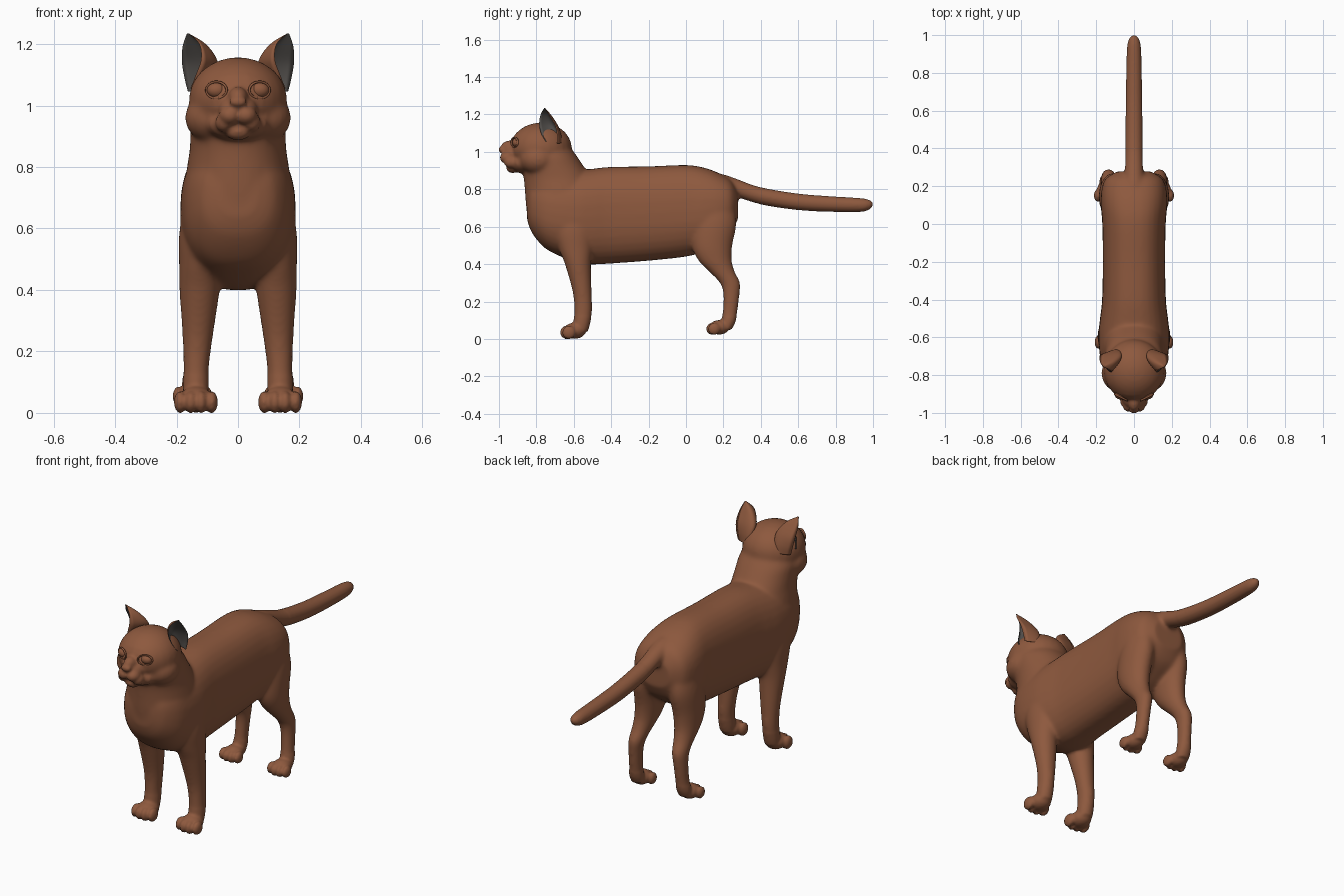
import bpy, bmesh, math
from mathutils import Vector, Matrix

if "Cube" in bpy.data.objects:
    bpy.data.objects.remove(bpy.data.objects["Cube"])


def material(name, rgb):
    m = bpy.data.materials.new(name)
    m.diffuse_color = (*rgb, 1)
    m.use_nodes = True
    m.node_tree.nodes["Principled BSDF"].inputs["Base Color"].default_value = m.diffuse_color
    return m


BROWN = material("brown fur", (0.27, 0.10, 0.048))
GREY = material("grey inner ear", (0.085, 0.078, 0.072))


def spline(rows, steps=5):
    """Smooth (Catmull-Rom) in-betweens for rows of numbers."""
    out = []
    for i in range(len(rows) - 1):
        p0, p1, p2 = rows[max(i - 1, 0)], rows[i], rows[i + 1]
        p3 = rows[min(i + 2, len(rows) - 1)]
        for k in range(steps):
            t = k / steps
            out.append([0.5 * (2 * b + (c - a) * t + (2 * a - 5 * b + 4 * c - d) * t * t
                               + (3 * b - a - 3 * c + d) * t ** 3)
                        for a, b, c, d in zip(p0, p1, p2, p3)])
    out.append(list(rows[-1]))
    return out


def skin(bm, rings, grey_from=None):
    """Closed skin over a list of point rings."""
    vs = [[bm.verts.new(p) for p in r] for r in rings]
    n = len(vs[0])
    for a, b in zip(vs, vs[1:]):
        for j in range(n):
            k = (j + 1) % n
            f = bm.faces.new((a[j], a[k], b[k], b[j]))
            if grey_from is not None and j >= grey_from:
                f.material_index = 1
    bm.faces.new(vs[0])
    bm.faces.new(vs[-1])


def loft(bm, axis, rows, power=2.0, n=32):
    """rows: (centre x, y, z, half width, other half size); rings across the axis."""
    rings = []
    for x, y, z, a, b in spline(rows):
        ring = []
        for i in range(n):
            t = 2 * math.pi * i / n
            c, s = math.cos(t), math.sin(t)
            u = math.copysign(abs(c) ** (2 / power), c) * a
            v = math.copysign(abs(s) ** (2 / power), s) * b
            ring.append((x + u, y, z + v) if axis == 'y' else (x + u, y + v, z))
        rings.append(ring)
    skin(bm, rings)


def blob(bm, c, r):
    m = Matrix.Translation(c) @ Matrix.Diagonal((*r, 1))
    bmesh.ops.create_uvsphere(bm, u_segments=24, v_segments=16, radius=1, matrix=m)


def finish(bm, name, *mats):
    bmesh.ops.remove_doubles(bm, verts=bm.verts, dist=1e-5)
    bmesh.ops.recalc_face_normals(bm, faces=bm.faces)
    me = bpy.data.meshes.new(name)
    bm.to_mesh(me)
    bm.free()
    ob = bpy.data.objects.new(name, me)
    bpy.context.collection.objects.link(ob)
    for m in mats:
        me.materials.append(m)
    me.polygons.foreach_set("use_smooth", [True] * len(me.polygons))
    return ob


bm = bmesh.new()

# Trunk: y, bottom, top, half width
trunk = [(-.85, .64, .78, .06), (-.825, .57, .84, .12), (-.76, .49, .88, .165),
         (-.68, .445, .89, .183), (-.58, .405, .90, .188), (-.5, .398, .91, .18),
         (-.4, .403, .92, .169), (-.2, .418, .923, .165), (0, .44, .93, .168),
         (.1, .47, .915, .176), (.18, .52, .885, .172), (.24, .57, .85, .15),
         (.278, .64, .79, .09)]
loft(bm, 'y', [(0, y, (a + b) / 2, w, (b - a) / 2) for y, a, b, w in trunk], 2.4)

# Neck: z, front, back, half width
neck = [(.66, -.85, -.50, .17), (.74, -.858, -.47, .172), (.80, -.862, -.475, .166),
        (.86, -.868, -.505, .157), (.92, -.88, -.545, .155), (.98, -.89, -.585, .152),
        (1.04, -.90, -.63, .125)]
loft(bm, 'z', [(0, (a + b) / 2, z, w, (b - a) / 2) for z, a, b, w in neck], 2.1)

# Tail
loft(bm, 'y', [(0, y, z, r, r) for y, z, r in [
    (.14, .81, .07), (.2, .82, .06), (.27, .807, .05), (.4, .765, .046), (.6, .733, .044),
    (.8, .72, .041), (.93, .716, .037), (.975, .717, .028), (.994, .719, .015), (1.0, .72, .003)]])

# Head, muzzle, nose bridge, chin
blob(bm, (0, -.775, 1.02), (.16, .165, .137))
blob(bm, (0, -.87, .94), (.105, .075, .055))
blob(bm, (0, -.92, .985), (.065, .06, .055))
blob(bm, (0, -.94, 1.025), (.033, .05, .036))
blob(bm, (0, -.984, 1.012), (.029, .018, .018))
blob(bm, (0, -.926, .915), (.042, .035, .028))

for s in (-1, 1):
    # Cheeks and lip pads
    blob(bm, (s * .08, -.79, .96), (.093, .10, .082))
    blob(bm, (s * .026, -.955, .968), (.036, .040, .032))
    blob(bm, (s * .044, -.935, .945), (.030, .038, .032))
    # Front leg: z, x, y, half width, half depth
    loft(bm, 'z', [(s * x, y, z, a, b) for z, x, y, a, b in [
        (.68, .105, -.60, .07, .10), (.58, .115, -.60, .077, .11), (.48, .123, -.59, .069, .09),
        (.4, .125, -.578, .066, .07), (.25, .131, -.555, .05, .051), (.15, .136, -.55, .042, .048),
        (.08, .137, -.558, .042, .045), (.04, .137, -.565, .04, .04)]])
    # Hind leg
    loft(bm, 'z', [(s * x, y, z, a, b) for z, x, y, a, b in [
        (.74, .10, .16, .06, .09), (.62, .11, .155, .073, .115), (.5, .117, .14, .069, .108),
        (.42, .122, .155, .06, .09), (.36, .127, .192, .05, .069), (.30, .133, .235, .041, .055),
        (.24, .138, .243, .036, .044), (.15, .142, .236, .034, .040), (.09, .145, .226, .038, .038),
        (.05, .146, .21, .036, .034)]])
    # Paws with four toes each
    for x, y, z, k in ((.137, -.595, .044, 1), (.148, .178, .062, .9)):
        blob(bm, (s * x, y, z), (.054 * k, .06 * k, .043 * k))
        for i in range(4):
            o = i - 1.5
            blob(bm, (s * x + o * .034 * k, y - (.044 - .006 * o * o) * k, z - .009 * k),
                 (.0205 * k, .036 * k, .036 * k))

# Fuse the parts into one smooth skin
body = finish(bm, "cat_body", BROWN)
bpy.context.view_layer.objects.active = body
body.select_set(True)
mod = body.modifiers.new("fuse", 'REMESH')
mod.mode, mod.voxel_size, mod.use_smooth_shade = 'VOXEL', .0075, True
bpy.ops.object.modifier_apply(modifier="fuse")

# Strong smoothing on the trunk and legs, light on face, paws and tail
group = body.vertex_groups.new(name="broad_forms")
group.add([v.index for v in body.data.vertices
           if v.co.z > .12 and -.9 < v.co.y < .4], 1.0, 'REPLACE')
for name, turns, vg in (("blend", 22, "broad_forms"), ("polish", 3, "")):
    mod = body.modifiers.new(name, 'SMOOTH')
    mod.factor, mod.iterations, mod.vertex_group = .5, turns, vg
    bpy.ops.object.modifier_apply(modifier=name)
if not body.data.materials:
    body.data.materials.append(BROWN)
body.data.polygons.foreach_set("use_smooth", [True] * len(body.data.polygons))

# Ears: cupped shells; front edge, back of the cup, outer edge, from base to tip
EAR = [(.155, -.750, 1.055, .085, -.665, 1.050, .163, -.690, 1.045),
       (.137, -.775, 1.100, .072, -.675, 1.095, .174, -.690, 1.090),
       (.120, -.785, 1.150, .070, -.695, 1.145, .182, -.700, 1.140),
       (.126, -.777, 1.200, .108, -.725, 1.198, .180, -.730, 1.192),
       (.160, -.758, 1.234, .162, -.754, 1.235, .166, -.755, 1.234)]
N = 14
for s, side in ((-1, "left"), (1, "right")):
    bm = bmesh.new()
    rings = []
    for row in spline(EAR, 6):
        a, c, b = (Vector(row[i:i + 3]) for i in (0, 3, 6))
        ctrl = 2 * c - (a + b) / 2
        outer, inner = [], []
        for i in range(N + 1):
            u = i / N
            p = a * (1 - u) ** 2 + ctrl * 2 * u * (1 - u) + b * u * u
            outer.append(p)
            inner.append(p.lerp(a.lerp(b, u), .32))
        rings.append([(s * p.x, p.y, p.z) for p in outer + inner[-2:0:-1]])
    skin(bm, rings, grey_from=N)
    finish(bm, side + "_ear", BROWN, GREY)

    # Eyes with a thin lid rim
    bm = bmesh.new()
    blob(bm, (s * .07, -.905, 1.05), (.031, .024, .025))
    finish(bm, side + "_eye", BROWN)
    bm = bmesh.new()
    rim = []
    for i in range(33):
        t = 2 * math.pi * i / 32
        rim.append([(s * (.07 + (.033 + .004 * math.cos(q)) * math.cos(t)),
                     -.917 + .030 * math.cos(t) * .55 + .006 * math.sin(q),
                     1.05 + (.027 + .004 * math.cos(q)) * math.sin(t))
                    for q in (k * math.pi / 4 for k in range(8))])
    skin(bm, rim)
    finish(bm, side + "_eyelid", BROWN)
